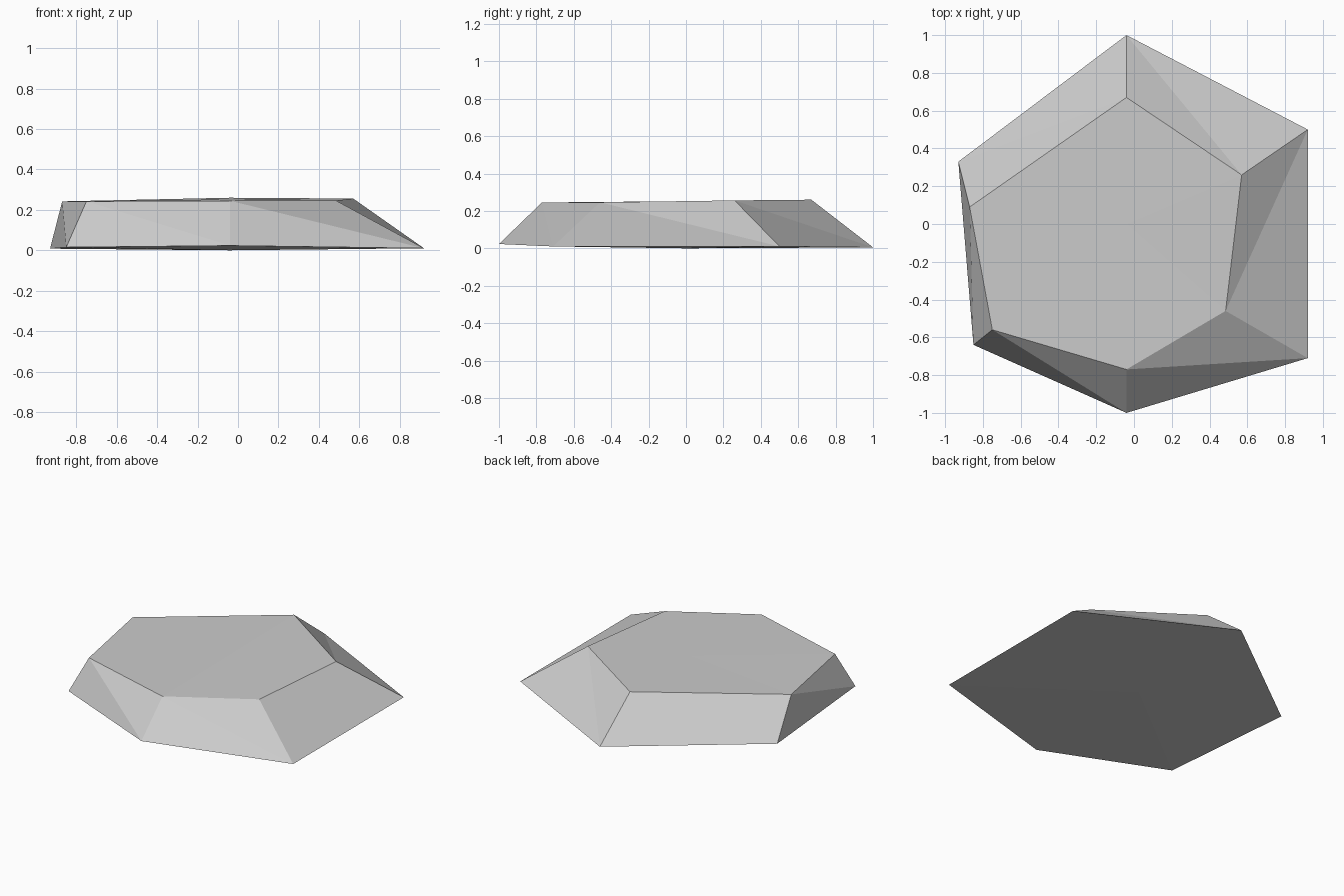
import bpy
import bmesh

cube = bpy.data.objects.get("Cube")
if cube:
    bpy.data.objects.remove(cube, do_unlink=True)

# Single stone colour
stone = bpy.data.materials.new("light_grey_stone")
stone.use_nodes = True
colour = (0.6, 0.6, 0.6, 1)
stone.diffuse_color = colour
stone.node_tree.nodes["Principled BSDF"].inputs["Base Color"].default_value = colour

# Irregular hexagon outlines, clockwise from the back
base_rim = [(-.04, 1, .005), (.92, .5, .01), (.92, -.71, .01),
            (-.04, -1, .023), (-.85, -.64, .015), (-.93, .33, .008)]
top_rim = [(-.04, .67, .26), (.57, .26, .256), (.485, -.46, .246),
           (-.04, -.77, .245), (-.75, -.56, .242), (-.87, .09, .242)]

bm = bmesh.new()
base = [bm.verts.new(p) for p in base_rim]
top = [bm.verts.new(p) for p in top_rim]
base_centre = bm.verts.new((-.04, 0, 0))
top_centre = bm.verts.new((-.04, 0, .252))

# Sloping sides split along a diagonal, capped by two fans
for i in range(len(base)):
    j = (i + 1) % len(base)
    bm.faces.new((base[i], top[j], base[j]))
    bm.faces.new((base[i], top[i], top[j]))
    bm.faces.new((top[j], top[i], top_centre))
    bm.faces.new((base[i], base[j], base_centre))
bmesh.ops.recalc_face_normals(bm, faces=bm.faces[:])

mesh = bpy.data.meshes.new("stone_slab")
bm.to_mesh(mesh)
bm.free()
mesh.materials.append(stone)
slab = bpy.data.objects.new("stone_slab", mesh)
bpy.context.collection.objects.link(slab)
